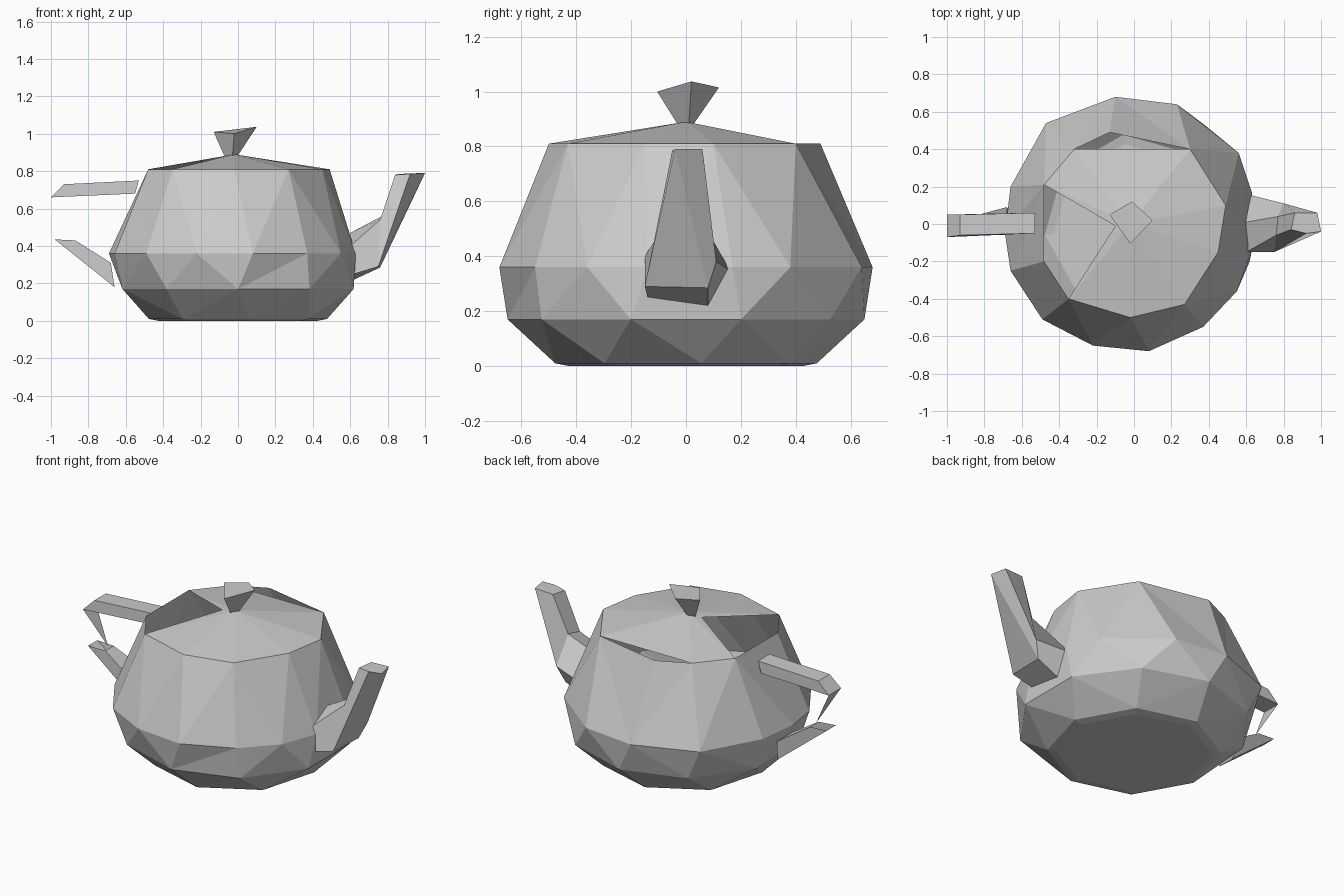
import bpy, bmesh, math

if "Cube" in bpy.data.objects:
    bpy.data.objects.remove(bpy.data.objects["Cube"])


def mesh_object(name, verts, faces):
    mesh = bpy.data.meshes.new(name)
    mesh.from_pydata(verts, [], faces)
    bm = bmesh.new()
    bm.from_mesh(mesh)
    bmesh.ops.recalc_face_normals(bm, faces=bm.faces)
    bm.to_mesh(mesh)
    bm.free()
    obj = bpy.data.objects.new(name, mesh)
    bpy.context.collection.objects.link(obj)
    return obj


def angle(p):
    return math.atan2(p[1], p[0]) % (2 * math.pi)


def ring(n, radius, z, phase):
    return [(radius * math.cos(a), radius * math.sin(a), z)
            for a in (2 * math.pi * (i + phase) / n for i in range(n))]


def stitch(a, b, off_a, off_b):
    """Triangles between two rings with different vertex counts."""
    ang = lambda r, i: angle(r[i % len(r)]) + 2 * math.pi * (i // len(r))
    i = j = 0
    faces = []
    while i < len(a) or j < len(b):
        ia, jb = off_a + i % len(a), off_b + j % len(b)
        if j >= len(b) or (i < len(a) and ang(a, i + 1) <= ang(b, j + 1)):
            faces.append((ia, jb, off_a + (i + 1) % len(a)))
            i += 1
        else:
            faces.append((ia, jb, off_b + (j + 1) % len(b)))
            j += 1
    return faces


def loft(name, rings, cap_end=True):
    """Quads between rings with equal vertex counts."""
    n = len(rings[0])
    faces = [(k * n + i, k * n + (i + 1) % n, (k + 1) * n + (i + 1) % n, (k + 1) * n + i)
             for k in range(len(rings) - 1) for i in range(n)]
    verts = [v for r in rings for v in r]
    if cap_end:
        faces.append(tuple(range(len(verts) - n, len(verts))))
    return mesh_object(name, verts, faces)


# Body: irregular faceted rings, open at the rim
rim_xy = [(.49, .1), (.3, .4), (-.13, .49), (-.32, .4), (-.48, .21),
          (-.48, -.2), (-.35, -.4), (-.02, -.5), (.27, -.43), (.45, -.15)]
mid_xy = [(.63, .17), (.56, .38), (.23, .64), (-.1, .68), (-.47, .54), (-.66, .2),
          (-.69, -.05), (-.66, -.25), (-.49, -.51), (-.22, -.65), (.08, -.68),
          (.37, -.55), (.55, -.36), (.63, -.14)]
rim = [(x, y, .81) for x, y in rim_xy]
mid = [(x, y, .36) for x, y in mid_xy]
low = ring(10, .65, .17, 0.5)
foot = ring(8, .48, .01, 0.15)
base = ring(8, .43, 0, 0.15)
rings = [rim, mid, low, foot, base]
verts, faces, offsets = [], [], []
for r in rings:
    r.sort(key=angle)
    offsets.append(len(verts))
    verts += r
for k in range(len(rings) - 1):
    faces += stitch(rings[k], rings[k + 1], offsets[k], offsets[k + 1])
faces.append(tuple(range(offsets[-1], len(verts))))
mesh_object("body", verts, faces)

# Lid: shallow fan with one open wedge beside the handle
lid_edge = [(-.35, -.4), (-.02, -.5), (.27, -.43), (.45, -.15), (.49, .1),
            (.3, .4), (-.32, .4), (-.48, .21)]
lid_verts = [(x, y, .81) for x, y in lid_edge] + [(-.02, 0, .89), (-.1, -.01, .875)]
lid_faces = [(i, i + 1, 8) for i in range(len(lid_edge) - 1)] + [(7, 9, 8), (9, 0, 8)]
mesh_object("lid", lid_verts, lid_faces)

# Knob: flared four-sided block
loft("knob", [
    [(-.07, .01, .875), (-.03, .03, .885), (0, .01, .885), (-.03, -.03, .88)],
    [(-.13, .05, 1.01), (-.01, .12, 1.015), (.1, .02, 1.037), (-.02, -.105, 1.0)]])

# Spout: five-sided tapering tube
loft("spout", [
    [(.6, .16, .35), (.6, .01, .47), (.6, -.15, .4), (.62, -.14, .25), (.62, .08, .22)],
    [(.8, .11, .38), (.77, .04, .56), (.76, -.06, .54), (.75, -.15, .29), (.76, .08, .285)],
    [(.98, .06, .79), (.86, .06, .785), (.84, -.03, .78), (.92, -.05, .785), (1, -.04, .79)]])

# Handle: upper arm, lower arm, and the thin triangles joining them
loft("handle_upper", [
    [(-.53, .06, .75), (-.53, -.05, .75), (-.55, -.05, .68), (-.55, .06, .68)],
    [(-.93, .05, .73), (-.93, -.06, .73), (-1, -.07, .66), (-1, .05, .66)]], False)
loft("handle_lower", [
    [(-.68, .09, .31), (-.68, -.06, .31), (-.66, -.05, .18), (-.66, .06, .18)],
    [(-.87, .04, .43), (-.87, -.04, .43), (-.98, -.05, .435), (-.98, .04, .435)]], False)
mesh_object("handle_grip",
            [(-.93, .05, .73), (-.93, -.06, .73), (-1, -.07, .66), (-1, .05, .66),
             (-.88, 0, .44)],
            [(0, 1, 2, 3), (2, 3, 4)])
